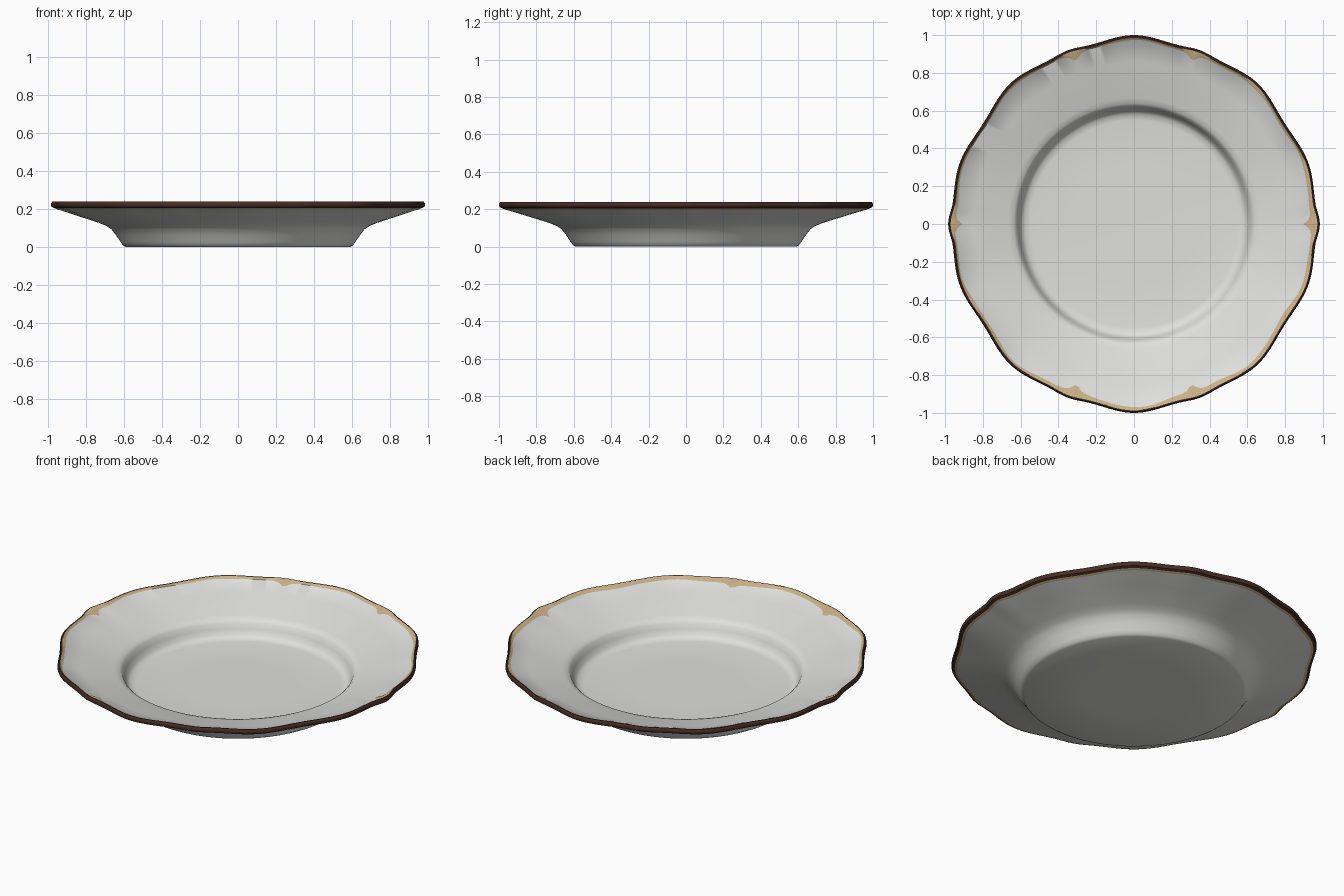
import bpy, bmesh, math

if "Cube" in bpy.data.objects:
    bpy.data.objects.remove(bpy.data.objects["Cube"], do_unlink=True)


def material(name, rgb):
    mat = bpy.data.materials.new(name)
    mat.use_nodes = True
    mat.diffuse_color = (*rgb, 1)
    mat.node_tree.nodes["Principled BSDF"].inputs["Base Color"].default_value = (*rgb, 1)
    return mat


materials = [material("white_glaze", (0.74, 0.74, 0.73)),
             material("tan_trim", (0.60, 0.45, 0.25)),
             material("brown_edge", (0.065, 0.027, 0.018))]
WHITE, TAN, BROWN = range(3)
SEGMENTS = 288

# Scalloped outline of one quarter: angle in degrees, radius
SCALLOP = [(0, .984), (7, .966), (19, .978), (33, .96), (50, .992),
           (62, .977), (69, .984), (76, .976), (90, 1.0)]


def quarter(deg):
    """Fold an angle into the first quarter."""
    deg %= 180
    return min(deg, 180 - deg)


def outline(deg):
    q = quarter(deg)
    for (a, ra), (b, rb) in zip(SCALLOP, SCALLOP[1:]):
        if q <= b:
            t = (q - a) / (b - a)
            return ra + (rb - ra) * (1 - math.cos(math.pi * t)) / 2
    return SCALLOP[-1][1]


def notch(deg):
    """Pointed trim ornaments at six places around the rim."""
    q = quarter(deg)
    return max(math.exp(-abs(q - c) / 1.7) for c in (0, 70.5))


def trim_width(deg):
    """Uneven painted trim, widest toward the front right."""
    a = math.radians(deg)
    return (0.012 + 0.006 * math.cos(a + 0.9)
            + 0.003 * math.sin(9 * a) + 0.002 * math.sin(23 * a + 1))


# Inner bowl and rim, then underside: radius, height
TOP = [(.3, .045), (.55, .046), (.58, .051), (.597, .066), (.61, .095), (.622, .125),
       (.637, .139), (.665, .147), (.75, .171), (.85, .198)]
UNDER = [(.85, .166), (.73, .127), (.69, .11), (.665, .093), (.64, .06),
         (.617, .026), (.605, .008), (.59, 0), (.3, 0)]
# Lip: inset from the outline, height, colour of the band leading to it
LIP = [(.016, .227, WHITE), (.013, .238, TAN), (.007, .238, BROWN), (.001, .231, BROWN),
       (0, .221, BROWN), (.004, .211, BROWN), (.018, .204, BROWN),
       (.032, .199, TAN)]

bm = bmesh.new()


def ring(point):
    verts = []
    for i in range(SEGMENTS):
        deg = 360 * i / SEGMENTS
        r, z = point(deg)
        a = math.radians(deg)
        verts.append(bm.verts.new((r * math.cos(a), r * math.sin(a), z)))
    return verts


def body_point(r, z):
    follow = max(0, (r - .63) / .35) ** 2
    return lambda deg: (r + (outline(deg) - .98) * follow, z)


def lip_point(index, inset, z):
    def point(deg):
        if index == 0:      # inner boundary of the painted trim
            extra = trim_width(deg) + .055 * notch(deg)
            return outline(deg) - inset - extra, z - .24 * extra
        return outline(deg) - inset, z
    return point


rings = [(ring(body_point(r, z)), WHITE) for r, z in TOP]
rings += [(ring(lip_point(i, d, z)), colour) for i, (d, z, colour) in enumerate(LIP)]
rings += [(ring(body_point(r, z)), WHITE) for r, z in UNDER]

for (a, _), (b, colour) in zip(rings, rings[1:]):
    for i in range(SEGMENTS):
        j = (i + 1) % SEGMENTS
        bm.faces.new((a[i], b[i], b[j], a[j])).material_index = colour

# Flat floor and base
bm.faces.new(rings[0][0])
bm.faces.new(rings[-1][0])
bmesh.ops.recalc_face_normals(bm, faces=bm.faces)

mesh = bpy.data.meshes.new("plate")
bm.to_mesh(mesh)
bm.free()
for mat in materials:
    mesh.materials.append(mat)
plate = bpy.data.objects.new("plate", mesh)
bpy.context.collection.objects.link(plate)

bpy.ops.object.select_all(action="DESELECT")
plate.select_set(True)
bpy.context.view_layer.objects.active = plate
bpy.ops.object.shade_smooth_by_angle(angle=math.radians(40))
